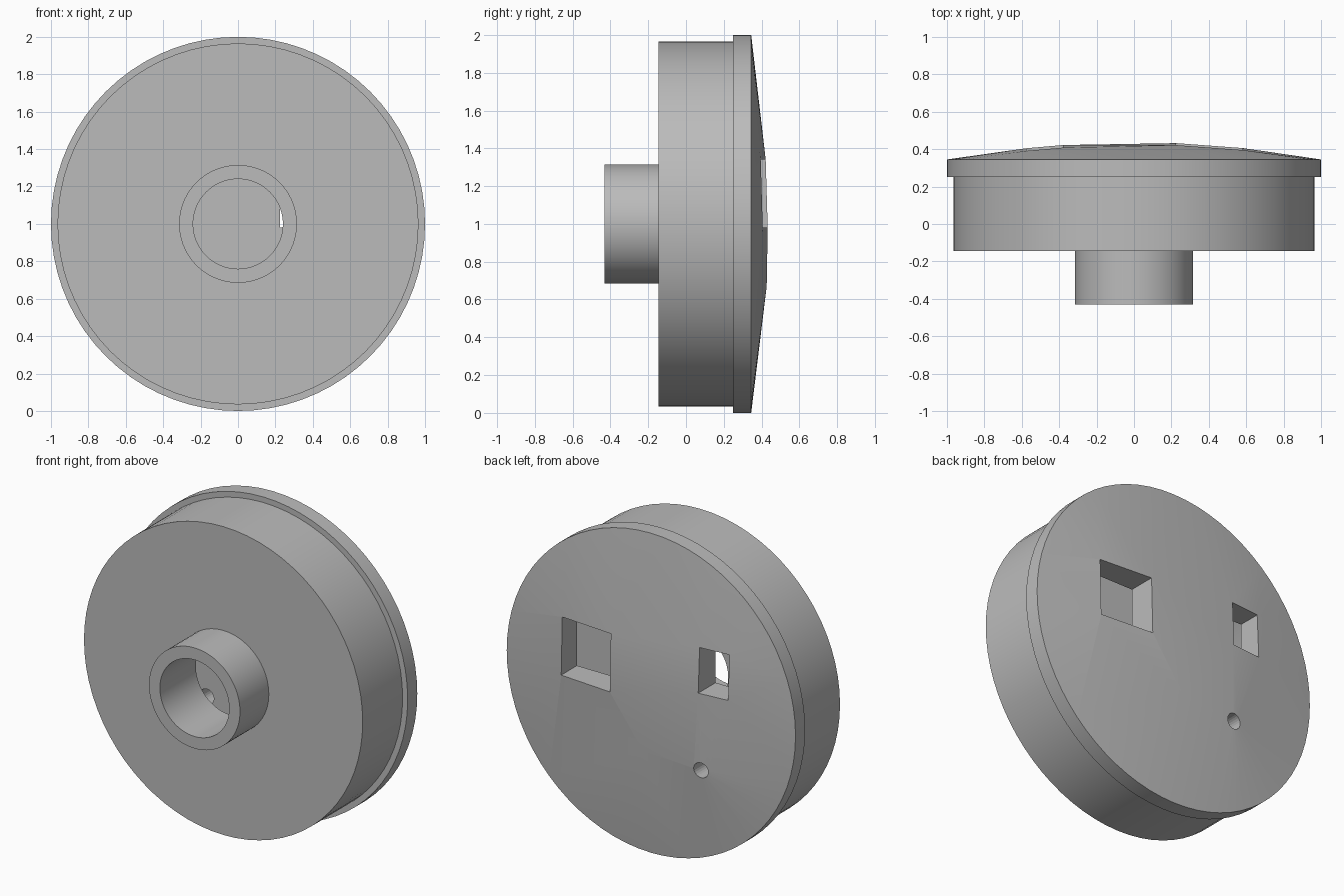
import bpy, bmesh, math
from mathutils import Matrix, Vector

if "Cube" in bpy.data.objects:
    bpy.data.objects.remove(bpy.data.objects["Cube"], do_unlink=True)

SEGMENTS = 72
CENTRE_Z = 1.0

grey = bpy.data.materials.new("plain_grey")
grey.use_nodes = True
colour = (0.5, 0.5, 0.5, 1)
grey.diffuse_color = colour
grey.node_tree.nodes["Principled BSDF"].inputs["Base Color"].default_value = colour


def make_object(name, bm):
    bmesh.ops.recalc_face_normals(bm, faces=bm.faces)
    mesh = bpy.data.meshes.new(name)
    bm.to_mesh(mesh)
    bm.free()
    mesh.materials.append(grey)
    obj = bpy.data.objects.new(name, mesh)
    bpy.context.collection.objects.link(obj)
    return obj


def activate(obj):
    bpy.ops.object.select_all(action='DESELECT')
    obj.select_set(True)
    bpy.context.view_layer.objects.active = obj


def circle(radius, y, x=0, z=CENTRE_Z, count=SEGMENTS):
    turns = [2 * math.pi * i / count for i in range(count)]
    return [Vector((x + radius * math.cos(t), y, z + radius * math.sin(t))) for t in turns]


def lathe(name, profile):
    """Revolve a closed (radius, y) profile around the horizontal axis."""
    bm = bmesh.new()
    rings = [[bm.verts.new(p) for p in circle(r, y)] for r, y in profile]
    for a, b in zip(rings, rings[1:] + rings[:1]):
        for i in range(SEGMENTS):
            j = (i + 1) % SEGMENTS
            bm.faces.new((a[i], a[j], b[j], b[i]))
    return make_object(name, bm)


def cut(obj, cutter):
    activate(obj)
    mod = obj.modifiers.new("cut", 'BOOLEAN')
    mod.operation = 'DIFFERENCE'
    mod.solver = 'EXACT'
    mod.object = cutter
    bpy.ops.object.modifier_apply(modifier=mod.name)
    bpy.data.objects.remove(cutter, do_unlink=True)


def on_dome(x, z):
    r2 = x * x + (z - CENTRE_Z) ** 2
    return Vector((x, 0.345 + 0.092 * (1 - r2), z))


# Hollow drum with the open hub on its front
body = lathe("drum_with_hub", [
    (0.24, -0.43), (0.315, -0.43), (0.315, -0.145), (0.965, -0.145),
    (0.965, 0.25), (0.89, 0.25), (0.89, -0.075), (0.24, -0.075)])

# Domed rear cover: rim rings plus a few facet corners on the dome
windows = [(0.225, 0.58, 0.98, 1.34), (-0.575, -0.38, 1.13, 1.41)]
hole_x, hole_z, hole_r = -0.39, 0.645, 0.048

points = circle(1.0, 0.25) + circle(1.0, 0.345)
for x0, x1, z0, z1 in windows:
    points += [on_dome(x, z) for x in (x0, x1) for z in (z0, z1)]
points += [on_dome(0, 0.67), on_dome(hole_x, hole_z)]

bm = bmesh.new()
for p in points:
    bm.verts.new(p)
bmesh.ops.convex_hull(bm, input=bm.verts)
bmesh.ops.dissolve_limit(bm, angle_limit=0.001, verts=bm.verts, edges=bm.edges)
cover = make_object("domed_cover", bm)

# Rectangular windows through the cover
for x0, x1, z0, z1 in windows:
    bm = bmesh.new()
    place = Matrix.Translation(((x0 + x1) / 2, 0.35, (z0 + z1) / 2))
    bmesh.ops.create_cube(bm, size=1, matrix=place @ Matrix.Diagonal((x1 - x0, 0.5, z1 - z0, 1)))
    cut(cover, make_object("window_cutter", bm))

# Small round hole through the cover
bm = bmesh.new()
place = Matrix.Translation((hole_x, 0.35, hole_z)) @ Matrix.Rotation(math.pi / 2, 4, 'X')
bmesh.ops.create_cone(bm, cap_ends=True, segments=24, radius1=hole_r, radius2=hole_r,
                      depth=0.5, matrix=place)
cut(cover, make_object("hole_cutter", bm))

# Smooth shading with crisp edges
for obj in (body, cover):
    activate(obj)
    bpy.ops.object.shade_smooth_by_angle(angle=math.radians(8))
